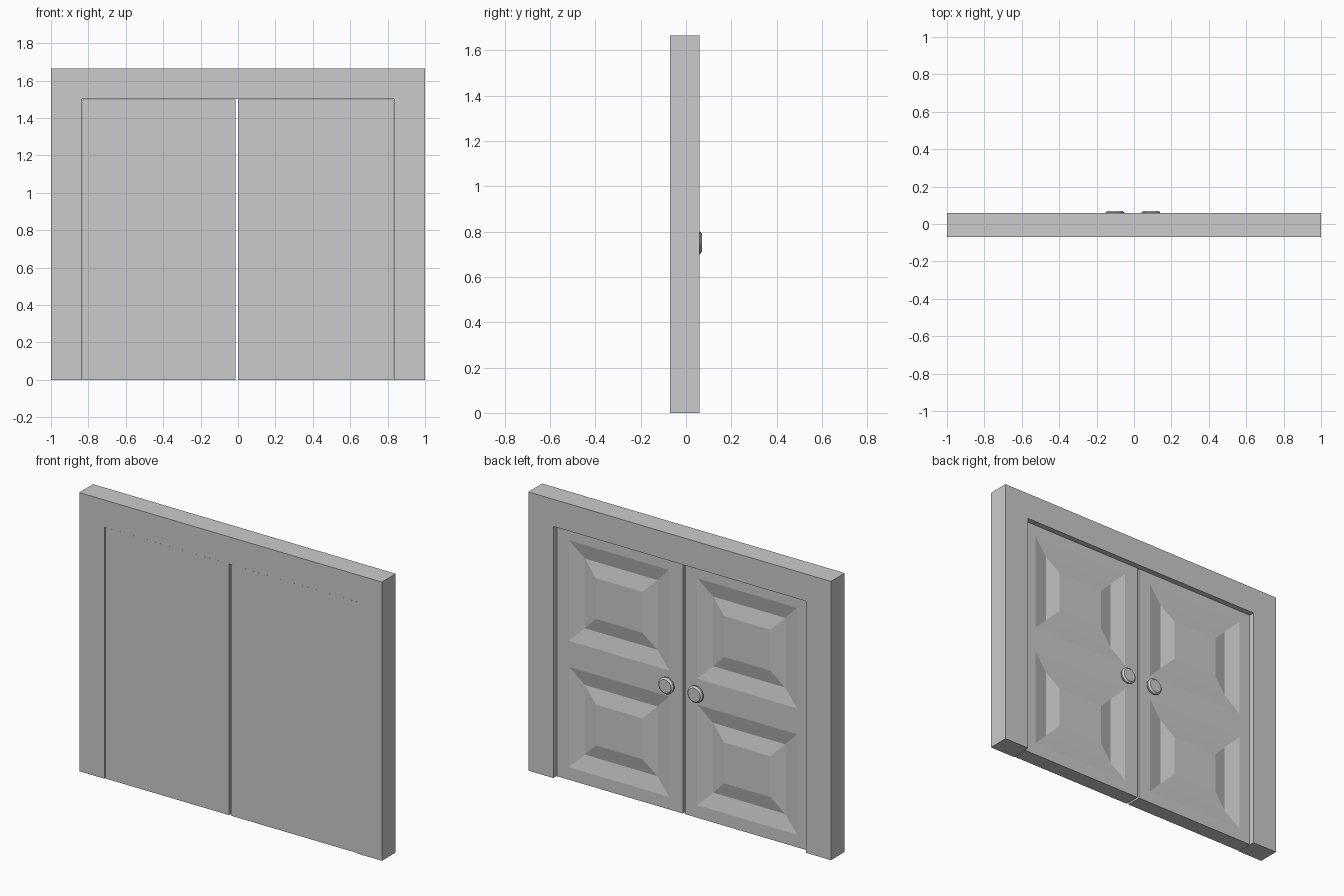
import bpy, bmesh, math
from mathutils import Vector, Matrix

if "Cube" in bpy.data.objects:
    bpy.data.objects.remove(bpy.data.objects["Cube"])

FRONT, BACK = -0.07, 0.06       # frame faces
DOOR_F, DOOR_B = -0.065, 0.03   # door faces


def finish(name, bm):
    bmesh.ops.recalc_face_normals(bm, faces=bm.faces)
    me = bpy.data.meshes.new(name)
    bm.to_mesh(me)
    bm.free()
    ob = bpy.data.objects.new(name, me)
    bpy.context.collection.objects.link(ob)
    return ob


# Frame: an upside-down U profile given depth
def make_frame():
    w, i, h, t = 1.0, 0.834, 1.665, 1.503
    prof = [(-w, 0), (-i, 0), (-i, t), (i, t), (i, 0), (w, 0), (w, h), (-w, h)]
    bm = bmesh.new()
    a = [bm.verts.new((x, FRONT, z)) for x, z in prof]
    b = [bm.verts.new((x, BACK, z)) for x, z in prof]
    bm.faces.new(a)
    bm.faces.new(b[::-1])
    for k in range(len(prof)):
        n = (k + 1) % len(prof)
        bm.faces.new((a[k], b[k], b[n], a[n]))
    finish("door_frame", bm)


# Door: box cut into a grid, two back cells become fielded panels
def make_door(name, x0, x1, px0, px1):
    z1 = 1.5
    bm = bmesh.new()
    bmesh.ops.create_cube(bm, size=1, matrix=Matrix.Translation(
        ((x0 + x1) / 2, (DOOR_F + DOOR_B) / 2, z1 / 2))
        @ Matrix.Diagonal((x1 - x0, DOOR_B - DOOR_F, z1, 1)))
    rows = [(0.075, 0.675), (0.83, 1.43)]
    cuts = [((x, 0, 0), (1, 0, 0)) for x in (px0, px1)]
    cuts += [((0, 0, z), (0, 0, 1)) for r in rows for z in r]
    for co, no in cuts:
        bmesh.ops.bisect_plane(bm, geom=bm.verts[:] + bm.edges[:] + bm.faces[:],
                               plane_co=co, plane_no=no)
    bm.normal_update()
    panels = []
    for f in bm.faces:
        c = f.calc_center_median()
        if (f.normal.y > 0.9 and px0 < c.x < px1
                and any(lo < c.z < hi for lo, hi in rows)):
            panels.append(f)
    # groove slope going in, then slope rising to the raised field
    for thick, depth in ((0.092, -0.02), (0.086, 0.02)):
        bmesh.ops.inset_individual(bm, faces=panels, thickness=thick,
                                   depth=depth, use_even_offset=True)
        bm.normal_update()
    finish(name, bm)


# Knob: turned profile pointing out of the back face
def make_knob(name, x, z):
    prof = [(0.028, DOOR_B - 0.005), (0.028, 0.044), (0.05, 0.052),
            (0.05, 0.061), (0.04, 0.07)]
    n = 24
    bm = bmesh.new()
    rings = []
    for r, y in prof:
        rings.append([bm.verts.new((x + r * math.cos(2 * math.pi * k / n), y,
                                    z + r * math.sin(2 * math.pi * k / n)))
                      for k in range(n)])
    for a, b in zip(rings, rings[1:]):
        for k in range(n):
            m = (k + 1) % n
            bm.faces.new((a[k], a[m], b[m], b[k]))
    bm.faces.new(rings[0])
    bm.faces.new(rings[-1])
    ob = finish(name, bm)
    bpy.ops.object.select_all(action='DESELECT')
    ob.select_set(True)
    bpy.context.view_layer.objects.active = ob
    bpy.ops.object.shade_smooth_by_angle(angle=math.radians(30))


make_frame()
make_door("left_door", -0.831, -0.013, -0.755, -0.095)
make_door("right_door", 0.0, 0.831, 0.09, 0.753)
make_knob("left_knob", -0.102, 0.75)
make_knob("right_knob", 0.09, 0.75)
